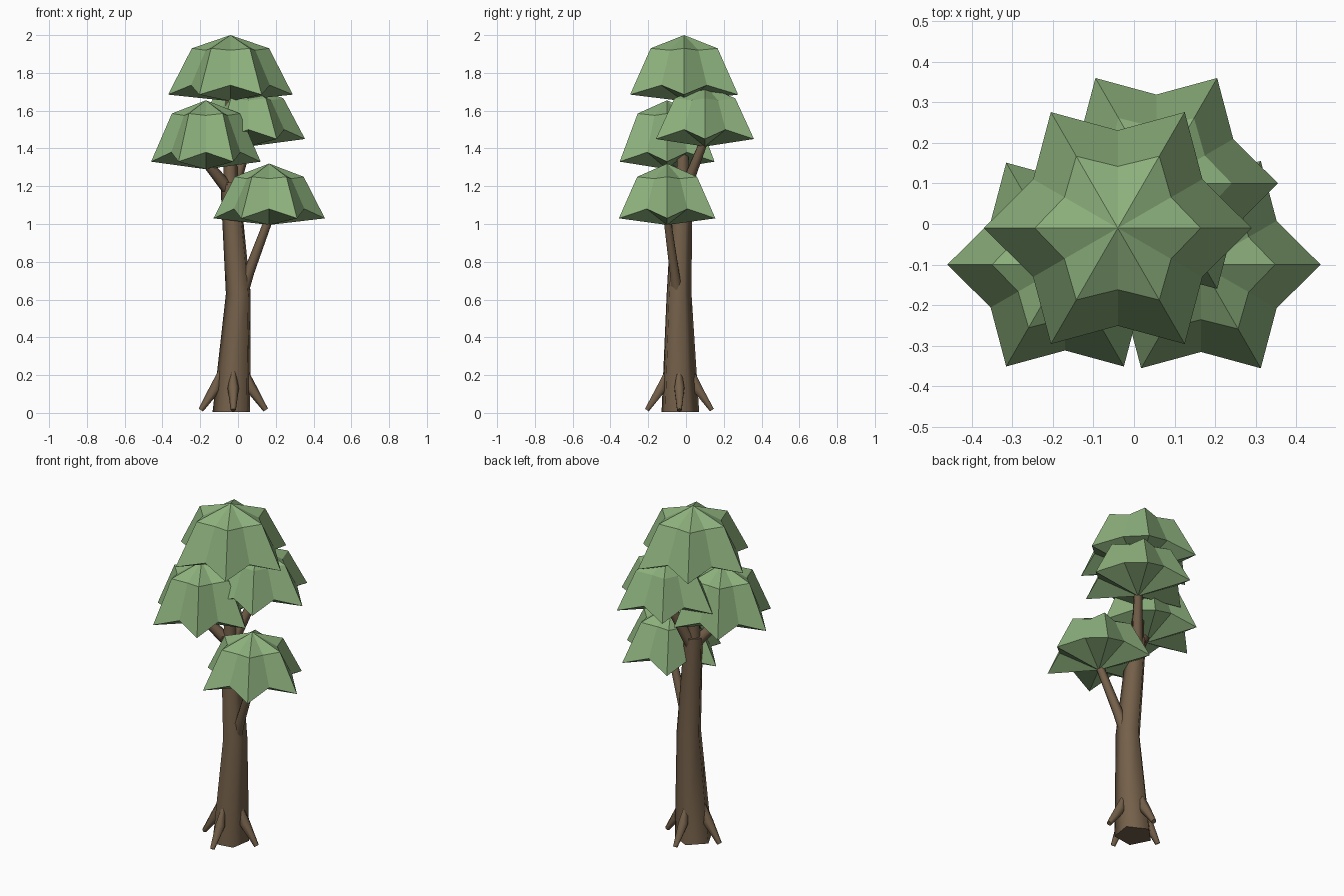
import bpy, bmesh, math
from mathutils import Vector

if "Cube" in bpy.data.objects:
    bpy.data.objects.remove(bpy.data.objects["Cube"])


def material(name, rgb):
    m = bpy.data.materials.new(name)
    m.diffuse_color = (*rgb, 1)
    m.use_nodes = True
    m.node_tree.nodes["Principled BSDF"].inputs["Base Color"].default_value = m.diffuse_color
    return m


leaf_green = material("leaf green", (0.26, 0.43, 0.20))
bark_brown = material("bark brown", (0.175, 0.117, 0.068))


def make_object(name, bm, mat):
    bmesh.ops.recalc_face_normals(bm, faces=bm.faces)
    me = bpy.data.meshes.new(name)
    bm.to_mesh(me)
    bm.free()
    me.materials.append(mat)
    ob = bpy.data.objects.new(name, me)
    bpy.context.collection.objects.link(ob)
    return ob


def tube(name, path, sides, turn=0.0, level=False):
    """Tapered smooth tube through (x, y, z, radius) points, capped at both ends."""
    bm = bmesh.new()
    pts = [Vector(p[:3]) for p in path]
    rings = []
    for i, p in enumerate(pts):
        d = pts[min(i + 1, len(pts) - 1)] - pts[max(i - 1, 0)]
        if level:
            d = Vector((0, 0, 1))
        q = Vector((0, 0, 1)).rotation_difference(d)
        ring = []
        for k in range(sides):
            a = turn + math.tau * k / sides
            ring.append(bm.verts.new(p + q @ Vector((math.cos(a), math.sin(a), 0)) * path[i][3]))
        rings.append(ring)
    for a, b in zip(rings, rings[1:]):
        for k in range(sides):
            n = (k + 1) % sides
            f = bm.faces.new((a[k], a[n], b[n], b[k]))
            f.smooth = True
    bm.faces.new(rings[0])
    bm.faces.new(rings[-1])
    return make_object(name, bm, bark_brown)


def canopy(name, x, y, radius, apex, tip, under):
    """Six-pointed flat-faced umbrella of leaves."""
    bm = bmesh.new()

    def star(r_tip, r_valley, z_tip, z_valley):
        ring = []
        for k in range(12):
            r, z = (r_tip, z_tip) if k % 2 == 0 else (r_valley, z_valley)
            a = math.tau * k / 12
            ring.append(bm.verts.new((x + r * math.cos(a), y + r * math.sin(a), z)))
        return ring

    shoulder = star(radius * 0.62, radius * 0.46, apex - 0.07, apex - 0.08)
    rim = star(radius, radius * 0.73, tip, tip + 0.05)
    top = bm.verts.new((x, y, apex))
    bottom = bm.verts.new((x, y, under))
    for k in range(12):
        n = (k + 1) % 12
        bm.faces.new((top, shoulder[k], shoulder[n]))
        bm.faces.new((shoulder[k], rim[k], rim[n], shoulder[n]))
        bm.faces.new((bottom, rim[n], rim[k]))
    return make_object(name, bm, leaf_green)


# Leaf canopies
canopy("top_canopy", -0.04, -0.01, 0.33, 2.0, 1.685, 1.65)
canopy("left_canopy", -0.17, -0.10, 0.29, 1.655, 1.33, 1.29)
canopy("right_canopy", 0.165, -0.10, 0.295, 1.32, 1.03, 0.995)
canopy("back_canopy", 0.055, 0.10, 0.30, 1.735, 1.45, 1.41)

# Trunk with a slight bend
tube("trunk", [(-0.03, -0.035, 0.005, 0.106), (0.005, -0.04, 0.63, 0.07),
               (-0.04, -0.02, 1.22, 0.054)], 5, math.radians(-45), level=True)

# Branches holding the canopies
tube("right_branch", [(0.03, -0.05, 0.66, 0.032), (0.06, -0.062, 0.75, 0.028),
                      (0.165, -0.10, 1.03, 0.022)], 6)
tube("left_branch", [(-0.04, -0.02, 1.17, 0.035), (-0.17, -0.10, 1.33, 0.026)], 6)
tube("back_branch", [(-0.03, -0.01, 1.17, 0.035), (0.055, 0.10, 1.45, 0.024)], 6)
tube("top_branch", [(-0.04, -0.02, 1.17, 0.04), (-0.04, -0.01, 1.69, 0.025)], 6)

# Four spreading roots
for i, label in enumerate(("right", "back", "left", "front")):
    c, s = math.cos(i * math.pi / 2), math.sin(i * math.pi / 2)
    path = [(-0.025 + c * r, -0.035 + s * r, z, t) for r, z, t in
            ((0.065, 0.225, 0.012), (0.095, 0.13, 0.030), (0.172, 0.015, 0.014))]
    tube(label + "_root", path, 6)
